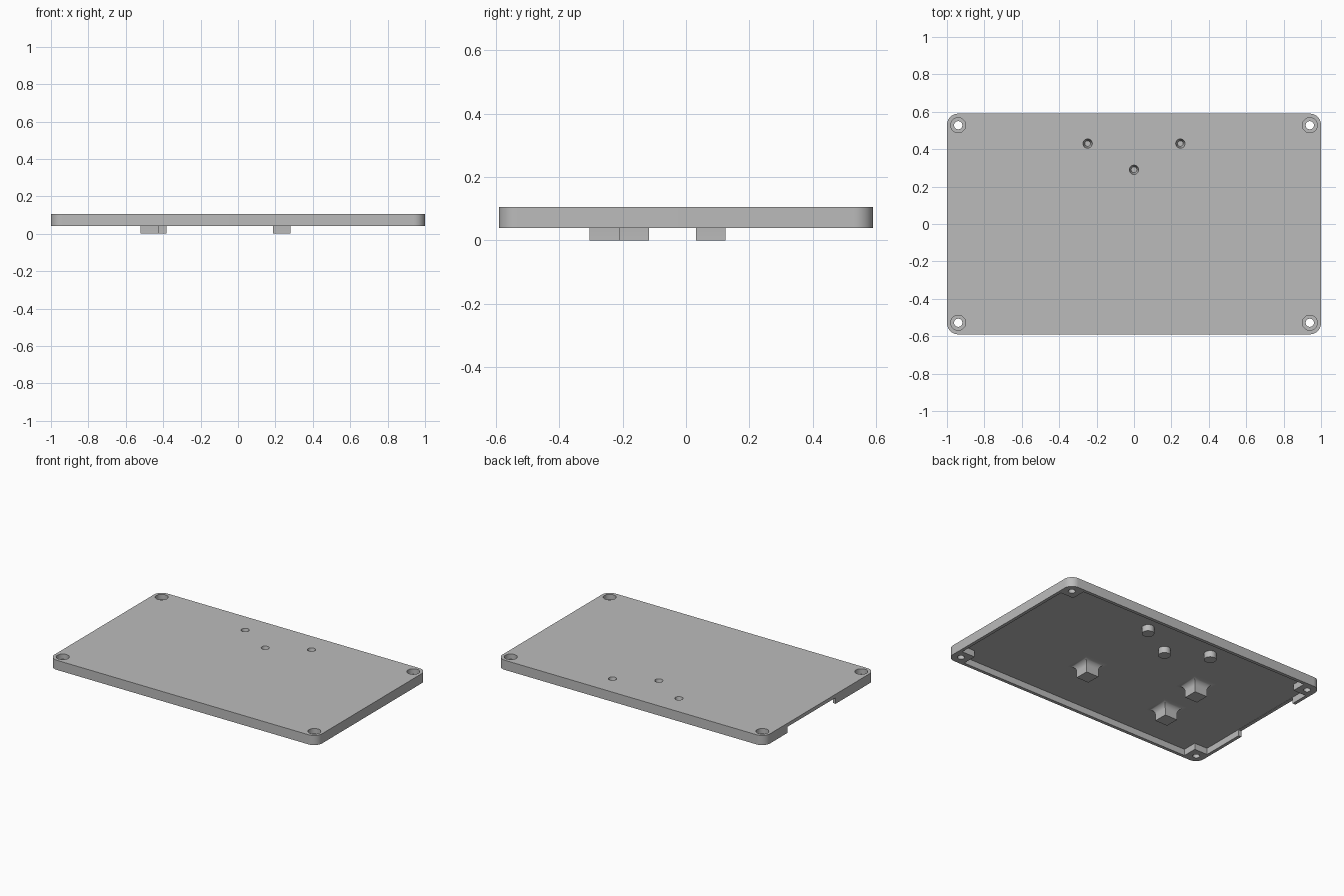
import bpy, bmesh
from math import sin, cos, pi

cube = bpy.data.objects.get("Cube")
if cube:
    bpy.data.objects.remove(cube, do_unlink=True)

grey = bpy.data.materials.new("plain grey")
grey.use_nodes = True
grey.diffuse_color = (0.5, 0.5, 0.5, 1)
grey.node_tree.nodes["Principled BSDF"].inputs["Base Color"].default_value = (0.5, 0.5, 0.5, 1)

HX, HY = 1.0, 0.59           # half length and depth
RIM, CEIL, TOP = 0.04, 0.083, 0.105
WALL, ROUND = 0.022, 0.06
BX, BY = 0.88, 0.47          # inner corner of the screw bosses


def loft(name, rings):
    """Closed solid through a stack of equal-sized rings, bottom to top."""
    bm = bmesh.new()
    loops = [[bm.verts.new(p) for p in ring] for ring in rings]
    n = len(loops[0])
    for a, b in zip(loops, loops[1:]):
        for i in range(n):
            j = (i + 1) % n
            bm.faces.new((a[i], a[j], b[j], b[i]))
    bm.faces.new(loops[0][::-1])
    bm.faces.new(loops[-1])
    bmesh.ops.recalc_face_normals(bm, faces=bm.faces)
    mesh = bpy.data.meshes.new(name)
    bm.to_mesh(mesh)
    bm.free()
    mesh.materials.append(grey)
    obj = bpy.data.objects.new(name, mesh)
    bpy.context.collection.objects.link(obj)
    return obj


def prism(name, outline, z0, z1):
    return loft(name, [[(x, y, z) for x, y in outline] for z in (z0, z1)])


def circle(x, y, r, z, n=40):
    return [(x + r * cos(2 * pi * i / n), y + r * sin(2 * pi * i / n), z) for i in range(n)]


def rect(x0, x1, y0, y1):
    return [(x0, y0), (x1, y0), (x1, y1), (x0, y1)]


def combine(target, other, operation):
    mod = target.modifiers.new(operation, "BOOLEAN")
    mod.operation, mod.solver, mod.object = operation, "EXACT", other
    bpy.context.view_layer.objects.active = target
    bpy.ops.object.modifier_apply(modifier=mod.name)
    bpy.data.objects.remove(other, do_unlink=True)


# Lid block with rounded corners
outline = []
for k, (sx, sy) in enumerate([(1, 1), (-1, 1), (-1, -1), (1, -1)]):
    for i in range(11):
        a = pi / 2 * (k + i / 10)
        outline.append((sx * (HX - ROUND) + ROUND * cos(a), sy * (HY - ROUND) + ROUND * sin(a)))
lid = prism("lid", outline, RIM, TOP)

# Hollow underside, leaving square bosses in the corners
ix, iy = HX - WALL, HY - WALL
cavity = []
for sx, sy in [(1, 1), (-1, 1), (-1, -1), (1, -1)]:
    corner = [(sx * ix, sy * BY), (sx * BX, sy * BY), (sx * BX, sy * iy)]
    cavity += corner if sx * sy > 0 else corner[::-1]
combine(lid, prism("cavity_cutter", cavity, 0, CEIL), "DIFFERENCE")

# Cable notch through one end wall
combine(lid, prism("notch_cutter", rect(-1.1, -0.95, -0.17, 0.345), 0, CEIL - 0.002), "DIFFERENCE")

# Countersunk corner screw holes
for sx in (-1, 1):
    for sy in (-1, 1):
        x, y = sx * 0.94, sy * 0.528
        hole = [circle(x, y, r, z) for r, z in
                [(0.022, 0), (0.022, 0.07), (0.04, 0.07), (0.04, 0.12)]]
        combine(lid, loft("screw_cutter", hole), "DIFFERENCE")

# Round pegs under the plate, each with a blind tapered hole from above
for x, y in [(-0.248, 0.43), (0.248, 0.43), (0, 0.29)]:
    peg = loft("peg", [circle(x, y, 0.038, z) for z in (RIM, 0.095)])
    combine(lid, peg, "UNION")
    hole = [circle(x, y, r, z) for r, z in [(0.015, 0.055), (0.025, TOP), (0.025, 0.12)]]
    combine(lid, loft("peg_cutter", hole), "DIFFERENCE")

# Square posts flaring into the plate with a concave fillet
parts = [lid]
FLARE = CEIL - RIM - 0.003
for name, x, y in [("post_left", 0.235, -0.163), ("post_right_back", -0.43, 0.078),
                   ("post_right_front", -0.473, -0.257)]:
    steps = [(0.047, 0)]
    for i in range(9):
        a = pi / 2 * i / 8
        steps.append((0.047 + FLARE * (1 - cos(a)), CEIL - FLARE + FLARE * sin(a)))
    steps.append((steps[-1][0], CEIL + 0.005))
    rings = [[(px, py, z) for px, py in rect(x - h, x + h, y - h, y + h)] for h, z in steps]
    parts.append(loft(name, rings))

# Smooth the curves, keep the edges crisp
bpy.ops.object.select_all(action="DESELECT")
for part in parts:
    part.select_set(True)
bpy.context.view_layer.objects.active = lid
bpy.ops.object.shade_smooth_by_angle(angle=pi / 6)
